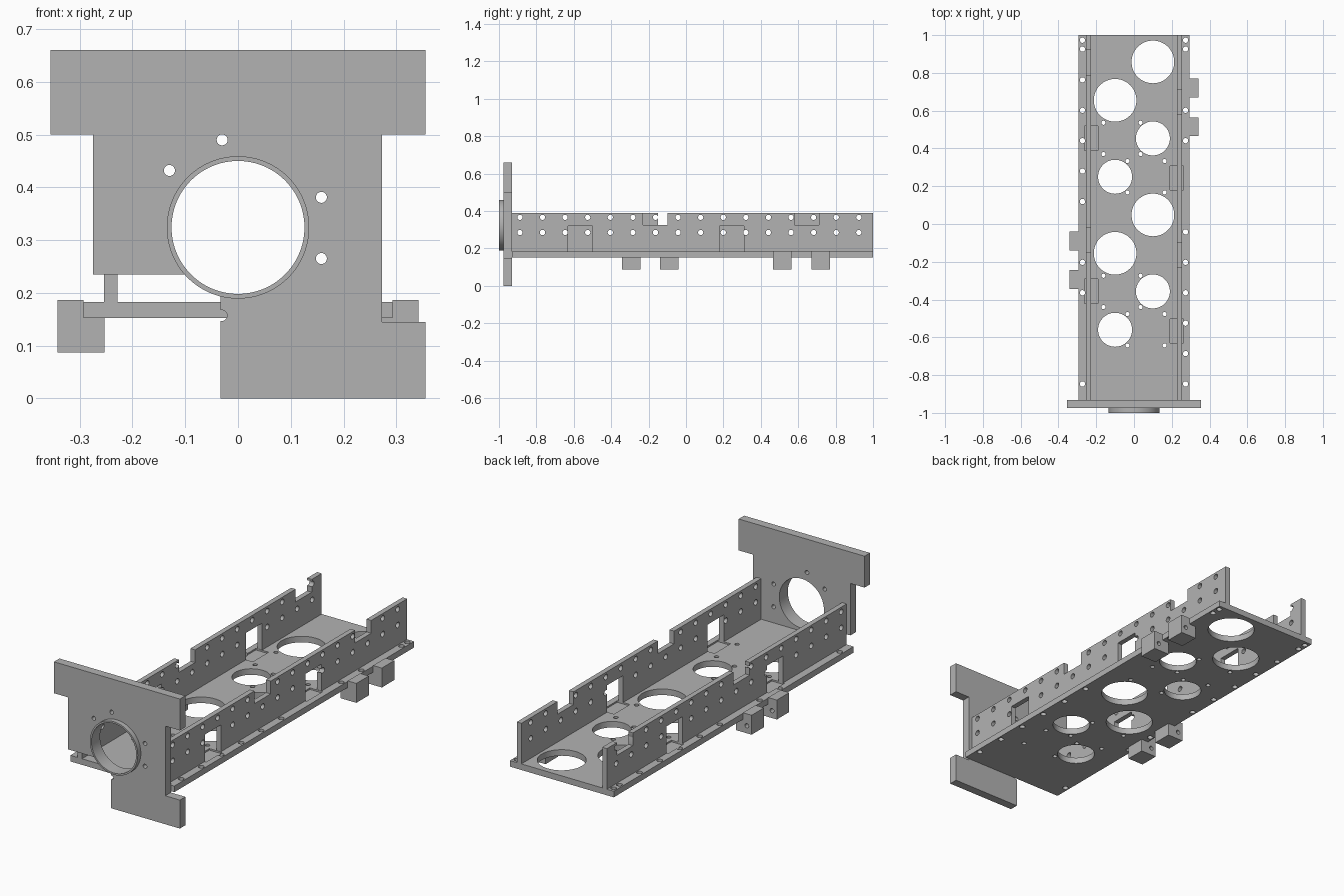
import bpy, bmesh
from math import pi
from mathutils import Matrix, Vector

cube = bpy.data.objects.get("Cube")
if cube:
    bpy.data.objects.remove(cube, do_unlink=True)

grey = bpy.data.materials.new("plain grey")
grey.use_nodes = True
grey.diffuse_color = (0.45, 0.45, 0.45, 1)
grey.node_tree.nodes["Principled BSDF"].inputs["Base Color"].default_value = (0.45, 0.45, 0.45, 1)


def add_box(bm, lo, hi):
    lo, hi = Vector(lo), Vector(hi)
    size = hi - lo
    m = Matrix.Translation((lo + hi) / 2) @ Matrix.Diagonal((size.x, size.y, size.z, 1))
    bmesh.ops.create_cube(bm, size=1, matrix=m)


def add_cyl(bm, centre, radius, length, axis, sides=24):
    turn = {"x": Matrix.Rotation(pi / 2, 4, "Y"),
            "y": Matrix.Rotation(pi / 2, 4, "X"),
            "z": Matrix.Identity(4)}[axis]
    bmesh.ops.create_cone(bm, cap_ends=True, segments=sides, radius1=radius, radius2=radius,
                          depth=length, matrix=Matrix.Translation(centre) @ turn)


def add_profile(bm, points, y0, y1):
    face = bm.faces.new([bm.verts.new((x, y0, z)) for x, z in points])
    out = bmesh.ops.extrude_face_region(bm, geom=[face])
    verts = [v for v in out["geom"] if isinstance(v, bmesh.types.BMVert)]
    bmesh.ops.translate(bm, verts=verts, vec=(0, y1 - y0, 0))
    bmesh.ops.recalc_face_normals(bm, faces=bm.faces)


def finish(bm, name):
    mesh = bpy.data.meshes.new(name)
    bm.to_mesh(mesh)
    bm.free()
    mesh.materials.append(grey)
    ob = bpy.data.objects.new(name, mesh)
    bpy.context.collection.objects.link(ob)
    return ob


def activate(ob):
    bpy.ops.object.select_all(action="DESELECT")
    ob.select_set(True)
    bpy.context.view_layer.objects.active = ob


def boolean(ob, bm, operation="DIFFERENCE"):
    helper = finish(bm, "helper")
    helper.hide_render = True
    mod = ob.modifiers.new("cut", "BOOLEAN")
    mod.operation, mod.object, mod.solver = operation, helper, "EXACT"
    mod.use_self = True
    activate(ob)
    bpy.ops.object.modifier_apply(modifier=mod.name)
    bpy.data.objects.remove(helper, do_unlink=True)


def smooth(ob):
    activate(ob)
    bpy.ops.object.shade_smooth_by_angle(angle=pi / 6)


BASE_LOW, BASE_TOP, FRONT = 0.152, 0.183, -0.931
WINDOWS = {1: (-0.63, 0.18), -1: (-0.42, 0.39)}
NOTCHES = {1: (-0.23, 0.58), -1: (-0.15, 0.79)}

# Base plate with lightening holes, screw holes and shallow window pockets
bm = bmesh.new()
add_box(bm, (-0.293, FRONT, BASE_LOW), (0.293, 1, BASE_TOP))
base = finish(bm, "base_plate")
bm = bmesh.new()
mid = (BASE_LOW + BASE_TOP) / 2
for shift in (0, -0.81):
    for x, y, r in ((0.1, 0.858, 0.113), (-0.1, 0.655, 0.113), (0.1, 0.453, 0.09), (-0.1, 0.25, 0.09)):
        add_cyl(bm, (x, y + shift, mid), r, 0.1, "z", 64)
    for side, y in ((1, 0.453), (-1, 0.25)):
        for x in (-0.162, 0.035):
            for dy in (-0.083, 0.083):
                add_cyl(bm, (x * side, y + shift + dy, mid), 0.011, 0.1, "z")
# Screw holes along both rims sit on a shared pitch
for side, steps in ((-1, (0, 3, 4, 6, 7, 8, 9, 10)), (1, (0, 1, 2, 3, 4, 5, 8, 9))):
    # the left rim skips the steps next to the mounting blocks
    rows = [-0.847 + 0.161 * s for s in steps if not (side < 0 and s == 5)]
    for y in rows + [0.926, 0.973]:
        if not (side < 0 and abs(y - 0.764) < 0.01 and 10 not in steps):
            add_cyl(bm, (side * 0.273, y, mid), 0.014, 0.1, "z")
for side, starts in WINDOWS.items():
    for y in starts:
        xs = sorted((side * 0.19, side * 0.262))
        add_box(bm, (xs[0], y, BASE_TOP - 0.008), (xs[1], y + 0.128, 0.25))
boolean(base, bm)
smooth(base)

# Side walls with two rows of holes, windows and top notches
for side, name in ((1, "left_wall"), (-1, "right_wall")):
    xs = sorted((side * 0.228, side * 0.254))
    bm = bmesh.new()
    add_box(bm, (xs[0], FRONT, BASE_TOP), (xs[1], 1, 0.39))
    wall = finish(bm, name)
    bm = bmesh.new()
    for y in WINDOWS[side]:
        add_box(bm, (xs[0] - 0.05, y, 0.15), (xs[1] + 0.05, y + 0.13, 0.32))
    for y in NOTCHES[side]:
        add_box(bm, (xs[0] - 0.05, y, 0.325), (xs[1] + 0.05, y + 0.13, 0.45))
    boolean(wall, bm)
    bm = bmesh.new()
    for i in range(16):
        for z in (0.285, 0.366):
            add_cyl(bm, (side * 0.241, -0.888 + 0.1208 * i, z), 0.014, 0.1, "x")
    boolean(wall, bm)
    smooth(wall)

# Front plate with round boss
bm = bmesh.new()
add_profile(bm, [(-0.355, 0.66), (0.355, 0.66), (0.355, 0.5), (0.273, 0.5), (0.273, 0.145),
                 (0.355, 0.145), (0.355, 0), (-0.033, 0), (-0.033, 0.235), (-0.275, 0.235),
                 (-0.275, 0.5), (-0.355, 0.5)], -0.975, FRONT)
plate = finish(bm, "front_plate")
bm = bmesh.new()
add_cyl(bm, (0, (FRONT - 1) / 2, 0.324), 0.135, 1 + FRONT, "y", 96)
boolean(plate, bm, "UNION")
bm = bmesh.new()
add_cyl(bm, (0, -0.96, 0.324), 0.126, 0.3, "y", 96)
for x, z in ((-0.03, 0.49), (-0.13, 0.432), (0.158, 0.381), (0.158, 0.265), (-0.031, 0.157)):
    add_cyl(bm, (x, -0.96, z), 0.0105, 0.3, "y")
boolean(plate, bm)
smooth(plate)

# Mounting blocks hooked around the base rim, with a blind screw hole
for side, label, starts in ((1, "left", (0.465, 0.67)), (-1, "right", (-0.343, -0.14))):
    for n, y in enumerate(starts):
        bm = bmesh.new()
        add_profile(bm, [(side * x, z) for x, z in
                         ((0.253, 0.087), (0.342, 0.087), (0.342, 0.186), (0.293, 0.186),
                          (0.293, BASE_LOW), (0.253, BASE_LOW))], y, y + 0.1)
        block = finish(bm, f"{label}_mounting_block_{n + 1}")
        bm = bmesh.new()
        add_cyl(bm, (side * 0.315, y + 0.1, 0.125), 0.011, 0.08, "y")
        boolean(block, bm)
        smooth(block)
